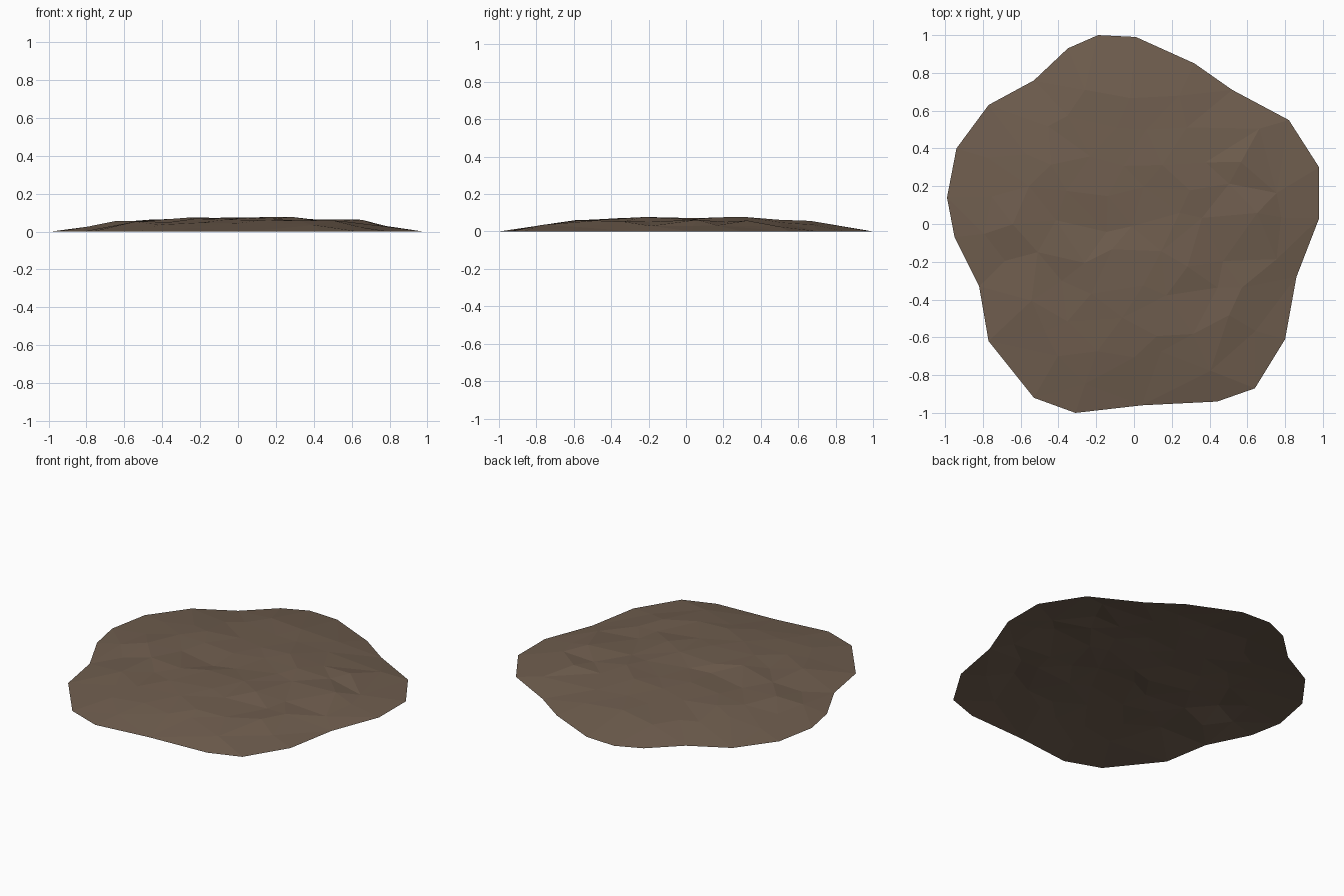
import bpy, bmesh, math, random
from mathutils import Vector
from mathutils.geometry import delaunay_2d_cdt

if "Cube" in bpy.data.objects:
    bpy.data.objects.remove(bpy.data.objects["Cube"])

random.seed(7)

# Irregular rim of the dirt patch, lying on the ground
RIM = [(-.19, 1), (.01, .99), (.32, .85), (.52, .71), (.82, .55), (.98, .30),
       (.98, .03), (.86, -.28), (.80, -.61), (.64, -.87), (.44, -.94), (.04, -.96),
       (-.31, -1), (-.53, -.92), (-.77, -.62), (-.82, -.33), (-.95, -.07),
       (-.99, .14), (-.94, .40), (-.77, .63), (-.53, .76), (-.35, .93)]

# Rise of the mound from rim (1) to middle (0)
PROFILE = [(0, .064), (.4, .066), (.62, .058), (.85, .027), (1, 0)]


def rim_fraction(x, y):
    """0 at the centre, 1 on the rim, along the ray through (x, y)."""
    p = Vector((x, y))
    for i, a in enumerate(RIM):
        a, b = Vector(a), Vector(RIM[(i + 1) % len(RIM)])
        det = a.x * b.y - a.y * b.x
        u = (p.x * b.y - p.y * b.x) / det
        v = (a.x * p.y - a.y * p.x) / det
        if u >= -1e-6 and v >= -1e-6:
            return u + v
    return 1


def height(t):
    for (t0, z0), (t1, z1) in zip(PROFILE, PROFILE[1:]):
        if t <= t1:
            return z0 + (z1 - z0) * (t - t0) / (t1 - t0)
    return 0


# Scattered interior points
points = [Vector(p) for p in RIM]
n = len(points)
step = 0.2
for i in range(-5, 6):
    for j in range(-5, 6):
        x = (i + .5 * (j % 2)) * step + random.uniform(-.06, .06)
        y = j * step * .9 + random.uniform(-.06, .06)
        if rim_fraction(x, y) < .88:
            points.append(Vector((x, y)))

# Triangulate inside the rim and raise the surface
edges = [(i, (i + 1) % n) for i in range(n)]
verts, _, faces, *_ = delaunay_2d_cdt(points, edges, [], 1, 1e-5)
coords = []
for v in verts:
    t = rim_fraction(v.x, v.y)
    z = 0
    if t < .99:
        z = height(t) + random.uniform(-.011, .013) * min(1, (1 - t) * 3)
        z -= .007 * max(0, -v.x - .3) / .4     # gentler slope on the left
        z = max(z, .008)
    coords.append((v.x, v.y, z))

mesh = bpy.data.meshes.new("dirt_patch")
mesh.from_pydata(coords, [], faces)
bm = bmesh.new()
bm.from_mesh(mesh)
bmesh.ops.recalc_face_normals(bm, faces=bm.faces)
if sum(f.normal.z for f in bm.faces) < 0:
    bmesh.ops.reverse_faces(bm, faces=bm.faces)
bm.to_mesh(mesh)
bm.free()

# Brown earth colour
mat = bpy.data.materials.new("brown_earth")
mat.diffuse_color = (.160, .111, .077, 1)
mat.use_nodes = True
mat.node_tree.nodes["Principled BSDF"].inputs["Base Color"].default_value = mat.diffuse_color
mesh.materials.append(mat)

obj = bpy.data.objects.new("dirt_patch", mesh)
bpy.context.collection.objects.link(obj)
